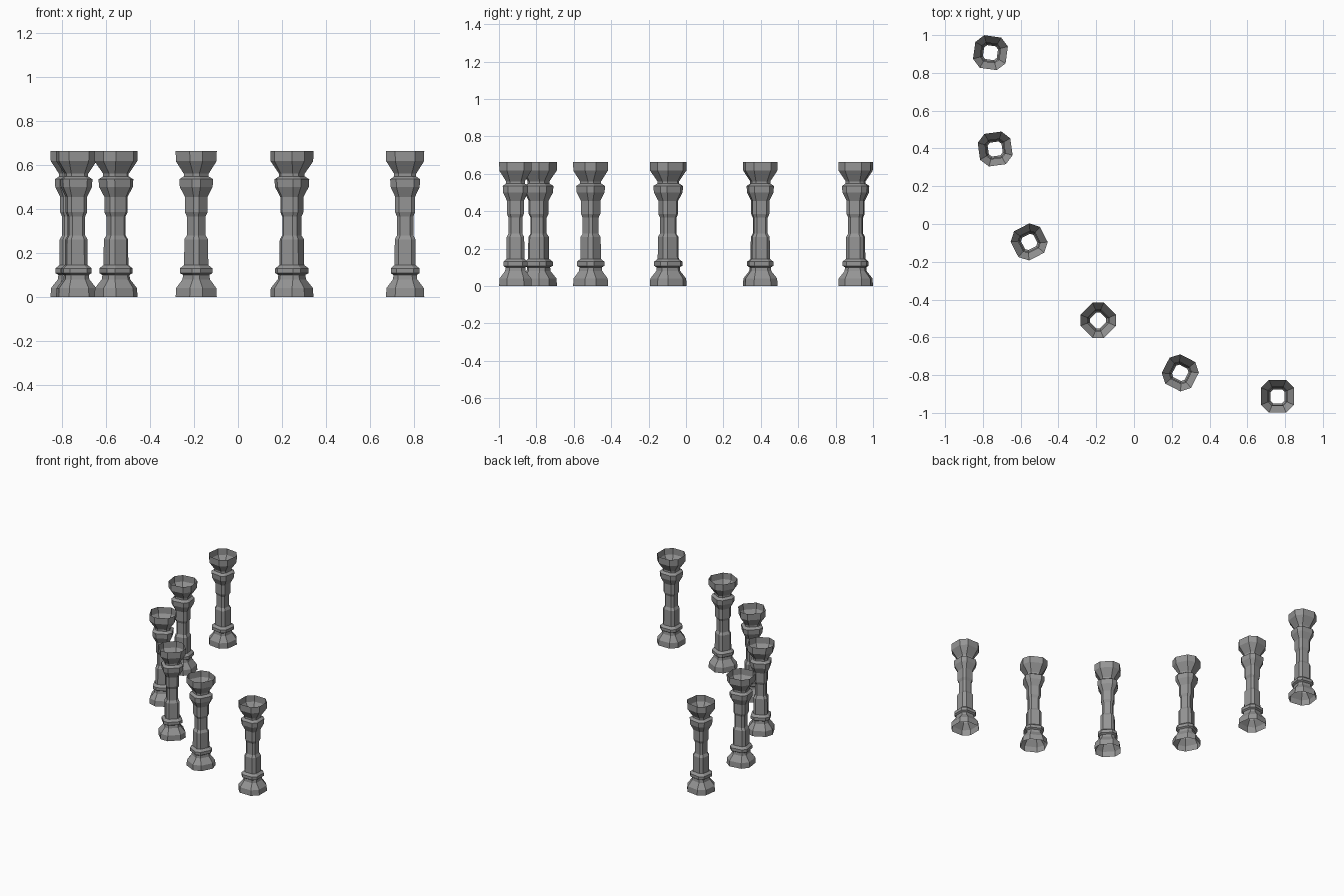
import bpy
import bmesh
from math import radians

cube = bpy.data.objects.get("Cube")
if cube:
    bpy.data.objects.remove(cube, do_unlink=True)

stone = bpy.data.materials.new("grey stone")
stone.use_nodes = True
GREY = (0.30, 0.30, 0.30, 1)
stone.diffuse_color = GREY
stone.node_tree.nodes["Principled BSDF"].inputs["Base Color"].default_value = GREY

# Profile from foot to capital: height, half width, flat share of the side
PROFILE = [
    (0, .087, .52), (.04, .085, .52), (.08, .055, .6), (.1, .053, .6),
    (.108, .065, .6), (.13, .065, .6), (.145, .048, .62), (.262, .047, .62),
    (.28, .037, .62), (.365, .037, .62), (.385, .045, .62), (.455, .045, .62),
    (.5, .066, .6), (.535, .068, .6), (.548, .05, .6), (.56, .05, .6),
    (.617, .086, .52), (.664, .087, .52),
]


def chamfered_square(bm, z, h, share):
    """One ring of the section: a square with cut corners."""
    f = h * share
    corners = [(h, -f), (h, f), (f, h), (-f, h), (-h, f), (-h, -f), (-f, -h), (f, -h)]
    return [bm.verts.new((x, y, z)) for x, y in corners]


# Hollow baluster, open at both ends
bm = bmesh.new()
rings = [chamfered_square(bm, *row) for row in PROFILE]
for low, high in zip(rings, rings[1:]):
    for i in range(len(low)):
        j = (i + 1) % len(low)
        bm.faces.new((low[i], low[j], high[j], high[i]))
mesh = bpy.data.meshes.new("baluster")
bm.to_mesh(mesh)
bm.free()
mesh.materials.append(stone)

# Six balusters along a curve, each turned to follow it
PLACES = [(-.76, .907, -8), (-.735, .397, 8), (-.555, -.095, 27),
          (-.19, -.51, 45), (.245, -.788, -27), (.76, -.912, 0)]
for n, (x, y, turn) in enumerate(PLACES, 1):
    baluster = bpy.data.objects.new(f"baluster_{n}", mesh)
    baluster.location = (x, y, 0)
    baluster.rotation_euler.z = radians(turn)
    bpy.context.collection.objects.link(baluster)
